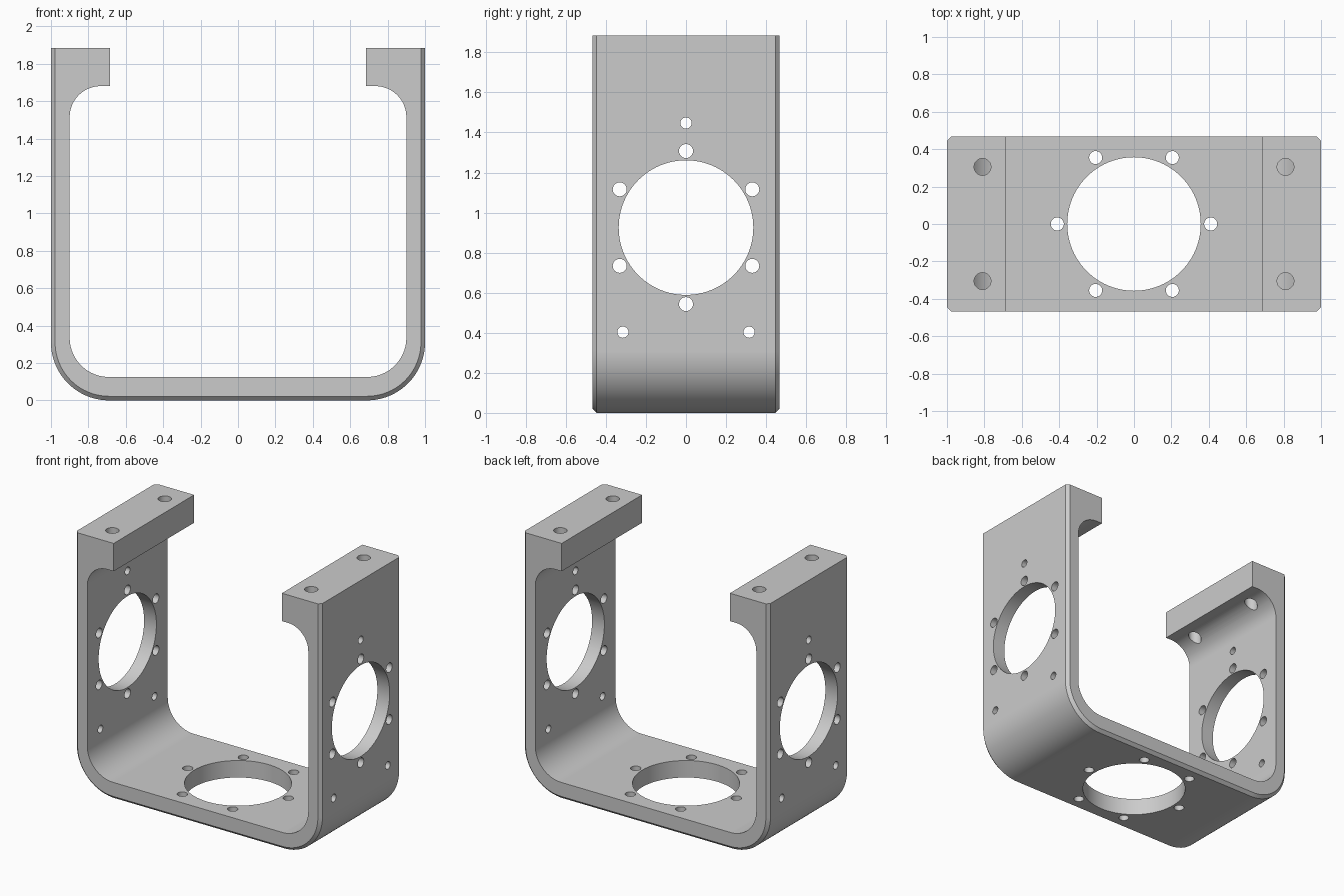
import bpy, bmesh
from math import sin, cos, pi, radians
from mathutils import Matrix, Vector

old = bpy.data.objects.get("Cube")
if old:
    bpy.data.objects.remove(old, do_unlink=True)

TOP, HALF_DEPTH, CHAMFER = 1.885, 0.468, 0.022
WALL, FLOOR, LIP, LIP_Z = 0.9, 0.125, 0.685, 1.68
OUTER_R, INNER_R, LIP_R = 0.31, 0.21, 0.165
STEPS = 20


def arc(cx, cz, r, start, end):
    angles = [radians(start + (end - start) * i / STEPS) for i in range(STEPS + 1)]
    return [(cx + r * cos(a), cz + r * sin(a)) for a in angles]


def profile(inset):
    """Closed outline of the bracket; the inset only moves the outer edge."""
    outer = [(1 - inset, TOP)]
    outer += arc(1 - OUTER_R, OUTER_R, OUTER_R - inset, 0, -90)
    inner = arc(WALL - INNER_R, FLOOR + INNER_R, INNER_R, -90, 0)
    inner += arc(WALL - LIP_R, LIP_Z - LIP_R, LIP_R, 0, 90)
    inner += [(LIP, LIP_Z), (LIP, TOP)]

    def mirror(pts):
        return [(-x, z) for x, z in reversed(pts)]
    return outer + mirror(outer) + mirror(inner) + inner_reversed_fix(inner)


def inner_reversed_fix(pts):
    return list(pts)


def make_object(name, bm):
    bmesh.ops.recalc_face_normals(bm, faces=bm.faces)
    mesh = bpy.data.meshes.new(name)
    bm.to_mesh(mesh)
    bm.free()
    obj = bpy.data.objects.new(name, mesh)
    bpy.context.collection.objects.link(obj)
    return obj


# Bracket body: four outline rings give chamfered outer edges
bm = bmesh.new()
rings = []
for y, inset in ((-HALF_DEPTH, CHAMFER), (CHAMFER - HALF_DEPTH, 0),
                 (HALF_DEPTH - CHAMFER, 0), (HALF_DEPTH, CHAMFER)):
    rings.append([bm.verts.new((x, y, z)) for x, z in profile(inset)])
for a, b in zip(rings, rings[1:]):
    for i in range(len(a)):
        j = (i + 1) % len(a)
        bm.faces.new((a[i], a[j], b[j], b[i]))
bm.faces.new(rings[0])
bm.faces.new(rings[-1])
# Join the coplanar side strips into single faces
bmesh.ops.dissolve_limit(bm, angle_limit=radians(0.5), verts=bm.verts, edges=bm.edges)
bracket = make_object("bracket", bm)

# Drill shapes for every hole
drill = bmesh.new()


def bore(center, axis, radius, depth, sides=24):
    turn = Vector((0, 0, 1)).rotation_difference(Vector(axis)).to_matrix().to_4x4()
    bmesh.ops.create_cone(drill, cap_ends=True, segments=sides, radius1=radius,
                          radius2=radius, depth=depth,
                          matrix=Matrix.Translation(center) @ turn)


X, Z = (1, 0, 0), (0, 0, 1)
HUB = 0.925
# Side openings run through both arms
bore((0, 0, HUB), X, 0.336, 2.4, 96)
for i in range(6):
    a = i * pi / 3
    bore((0, 0.382 * sin(a), HUB + 0.382 * cos(a)), X, 0.035, 2.4)
    bore((0.41 * cos(a), 0.41 * sin(a), 0), Z, 0.035, 0.5)
for y, z in ((0, 1.447), (-0.315, 0.403), (0.315, 0.403)):
    bore((0, y, z), X, 0.028, 2.4)
# Floor opening
bore((0, 0, 0), Z, 0.357, 0.5, 96)
# Screw holes in the top lips
for x in (-0.81, 0.81):
    for y in (-0.305, 0.305):
        bore((x, y, 1.75), Z, 0.045, 0.5, 32)
cutter = make_object("hole_cutter", drill)
cutter.hide_render = True

# Cut the holes
bpy.ops.object.select_all(action='DESELECT')
bracket.select_set(True)
bpy.context.view_layer.objects.active = bracket
cut = bracket.modifiers.new("holes", 'BOOLEAN')
cut.operation = 'DIFFERENCE'
cut.solver = 'EXACT'
cut.object = cutter
bpy.ops.object.modifier_apply(modifier=cut.name)
bpy.data.objects.remove(cutter, do_unlink=True)

# Smooth rounds, crisp edges
bpy.ops.object.shade_smooth_by_angle(angle=radians(30))
weighted = bracket.modifiers.new("even_shading", 'WEIGHTED_NORMAL')
weighted.keep_sharp = True

# Plain grey metal
grey = bpy.data.materials.new("grey_metal")
grey.use_nodes = True
color = (0.6, 0.6, 0.6, 1)
grey.diffuse_color = color
grey.node_tree.nodes["Principled BSDF"].inputs["Base Color"].default_value = color
bracket.data.materials.clear()
bracket.data.materials.append(grey)
